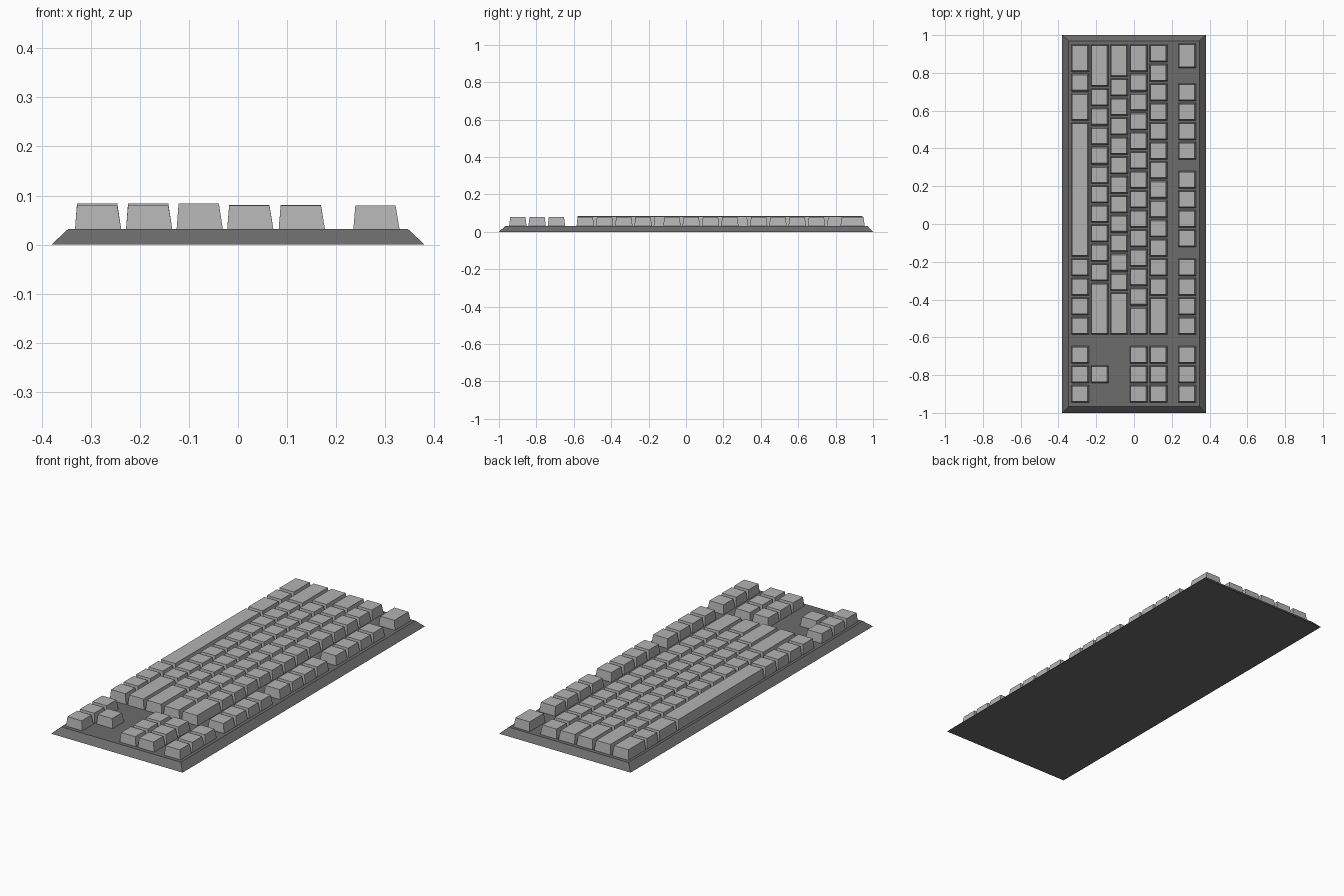
import bpy, bmesh

if "Cube" in bpy.data.objects:
    bpy.data.objects.remove(bpy.data.objects["Cube"])

PITCH, GAP = 0.103, 0.01     # key spacing and gap between keys
START = 0.95                 # y of the first key edge
BASE_Z = 0.032


def frustum(bm, x0, x1, y0, y1, z0, z1, insets):
    """Box whose top is inset by (left, right, front, back)."""
    l, r, f, b = insets
    low = [bm.verts.new(p) for p in ((x0, y0, z0), (x1, y0, z0), (x1, y1, z0), (x0, y1, z0))]
    top = [bm.verts.new(p) for p in ((x0 + l, y0 + f, z1), (x1 - r, y0 + f, z1),
                                     (x1 - r, y1 - b, z1), (x0 + l, y1 - b, z1))]
    bm.faces.new(low[::-1])
    bm.faces.new(top)
    for i in range(4):
        j = (i + 1) % 4
        bm.faces.new((low[i], low[j], top[j], top[i]))


def finish(bm, name, shade):
    mesh = bpy.data.meshes.new(name)
    bm.to_mesh(mesh)
    bm.free()
    ob = bpy.data.objects.new(name, mesh)
    bpy.context.collection.objects.link(ob)
    mat = bpy.data.materials.get(f"grey_{shade}") or bpy.data.materials.new(f"grey_{shade}")
    mat.diffuse_color = (shade, shade, shade, 1)
    mat.use_nodes = True
    mat.node_tree.nodes["Principled BSDF"].inputs["Base Color"].default_value = mat.diffuse_color
    mesh.materials.append(mat)


# Case with sloped rim
bm = bmesh.new()
frustum(bm, -0.38, 0.38, -1, 1, 0, BASE_Z, (0.034, 0.034, 0.034, 0.03))
finish(bm, "keyboard_case", 0.15)


def key_row(name, x, keys, top):
    """keys: (position, width) pairs in key units along -y."""
    bm = bmesh.new()
    for pos, width in keys:
        y1 = START - pos * PITCH
        y0 = y1 - width * PITCH + GAP
        z = 0.08 if pos > 15 else top
        frustum(bm, x - 0.047, x + 0.047, y0, y1, BASE_Z, z,
                (0.004, 0.008, 0.006, 0.006))
    finish(bm, name, 0.45)


def packed(widths):
    pos, keys = 0, []
    for w in widths:
        keys.append((pos, w))
        pos += w
    return keys


# Navigation cluster positions
nav = [(15.5 + i, 1) for i in range(3)]

# Key rows, from space bar to function keys
key_row("space_bar_row", -0.285, packed([1.5, 1, 1.5, 7] + [1] * 4) + nav, 0.084)
key_row("lower_letter_row", -0.181, packed([2.25] + [1] * 10 + [2.75]) + nav[1:2], 0.084)
key_row("home_letter_row", -0.078, packed([1.75] + [1] * 11 + [2.25]), 0.084)
key_row("upper_letter_row", 0.025, packed([1.5] + [1] * 12 + [1.5]) + nav, 0.081)
key_row("number_row", 0.130, packed([1] * 13 + [2]) + nav, 0.081)
functions = [(s + i, 1) for s in (2, 6.5, 11) for i in range(4)]
key_row("function_row", 0.282, [(-0.05, 1.35)] + functions + nav, 0.08)
